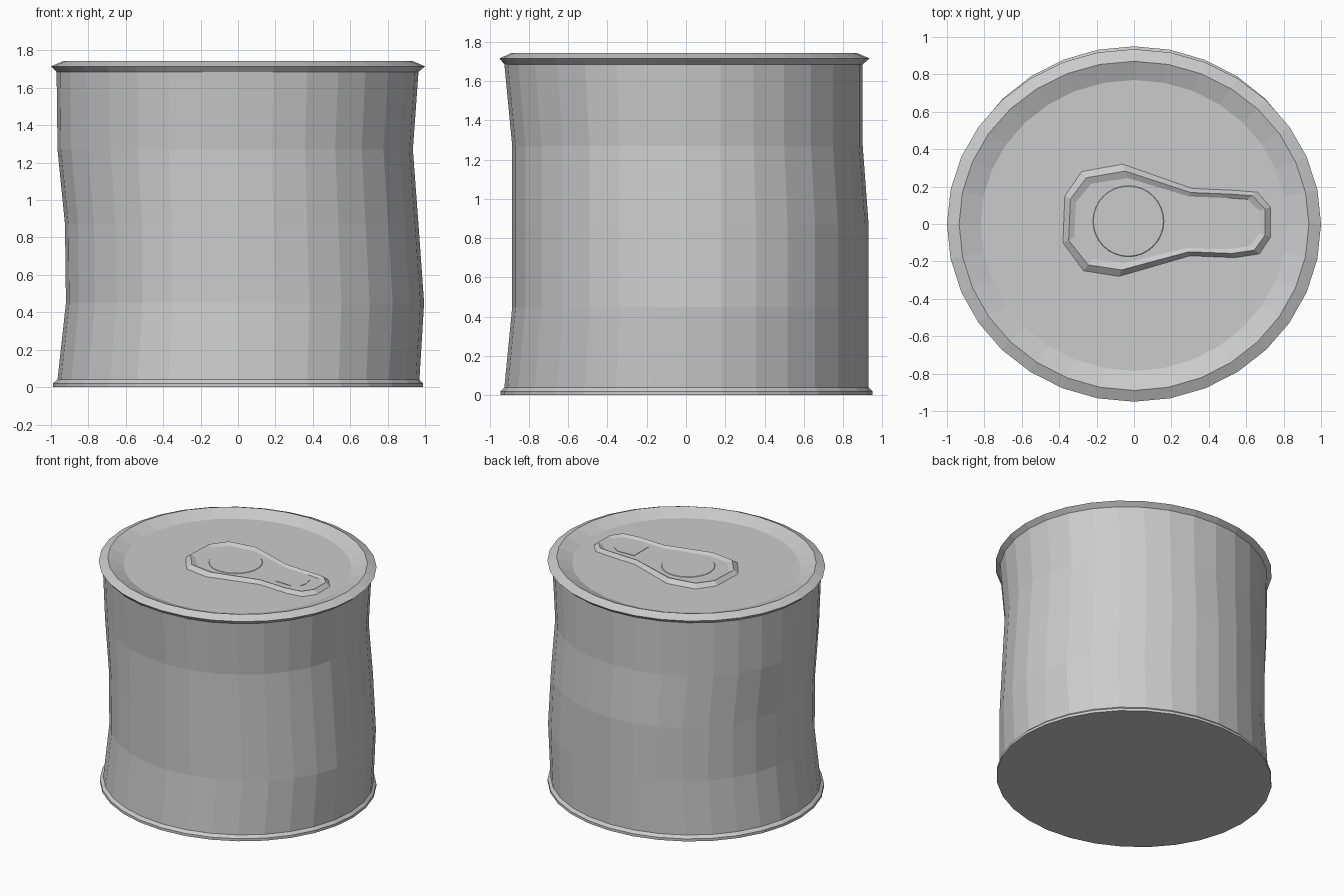
import bpy, bmesh
from math import cos, sin, pi

if "Cube" in bpy.data.objects:
    bpy.data.objects.remove(bpy.data.objects["Cube"])


def loft(name, rings, cap_start=False, cap_end=False):
    """Skin a list of closed rings that share a vertex count."""
    bm = bmesh.new()
    loops = [[bm.verts.new(p) for p in ring] for ring in rings]
    n = len(loops[0])
    for a, b in zip(loops, loops[1:]):
        for i in range(n):
            j = (i + 1) % n
            bm.faces.new((a[i], a[j], b[j], b[i]))
    if cap_start:
        bm.faces.new(loops[0][::-1])
    if cap_end:
        bm.faces.new(loops[-1])
    mesh = bpy.data.meshes.new(name)
    bm.to_mesh(mesh)
    bm.free()
    obj = bpy.data.objects.new(name, mesh)
    bpy.context.collection.objects.link(obj)
    return obj


def dented_ring(z, left, right, front, back, n=32):
    """Ring with its own radius toward each of the four sides."""
    pts = []
    for i in range(n):
        c, s = cos(2 * pi * i / n), sin(2 * pi * i / n)
        pts.append((c * (right if c > 0 else left), s * (back if s > 0 else front), z))
    return pts


# Can: base flange, dented wall, top rim and sunken lid (z, left, right, front, back)
can_profile = [
    (0.00, 0.99, 0.99, 0.945, 0.95),
    (0.02, 0.99, 0.99, 0.945, 0.95),
    (0.04, 0.965, 0.97, 0.925, 0.93),
    (0.45, 0.92, 0.995, 0.885, 0.93),
    (0.87, 0.925, 0.965, 0.885, 0.93),
    (1.27, 0.965, 0.935, 0.885, 0.90),
    (1.685, 0.97, 0.965, 0.925, 0.90),
    (1.715, 1.00, 1.00, 0.95, 0.935),
    (1.743, 0.935, 0.935, 0.89, 0.87),
    (1.70, 0.82, 0.82, 0.785, 0.77),
]
loft("can", [dented_ring(*row) for row in can_profile], True, True)

# Pull tab: outline with a raised ridge around a lower plate
outline = [(0.73, 0.09), (0.66, 0.17), (0.54, 0.18), (0.31, 0.19), (-0.06, 0.32),
           (-0.28, 0.28), (-0.37, 0.15), (-0.38, -0.10), (-0.27, -0.25),
           (-0.08, -0.28), (0.30, -0.17), (0.54, -0.18), (0.67, -0.16), (0.73, -0.07)]


def inset(d, z):
    return [(0.18 + (x - 0.18) * (1 - d / 0.55), 0.01 + (y - 0.01) * (1 - d / 0.25), z)
            for x, y in outline]


loft("pull_tab", [inset(0, 1.70), inset(0.03, 1.727), inset(0.06, 1.712)], False, True)

# Rivet disc pressed into the tab
disc = [[(-0.03 + r * cos(a * pi / 16), 0.015 + r * sin(a * pi / 16), z) for a in range(32)]
        for r, z in ((0.19, 1.712), (0.187, 1.715))]
loft("tab_disc", disc, False, True)

# Rounded finger pad at the narrow end of the tab
pad = [(0.38, -0.08), (0.52, -0.085), (0.57, -0.05), (0.585, 0.01),
       (0.57, 0.07), (0.52, 0.10), (0.38, 0.095)]
loft("finger_pad", [[(x, y, z) for x, y in pad] for z in (1.712, 1.715)], False, True)
